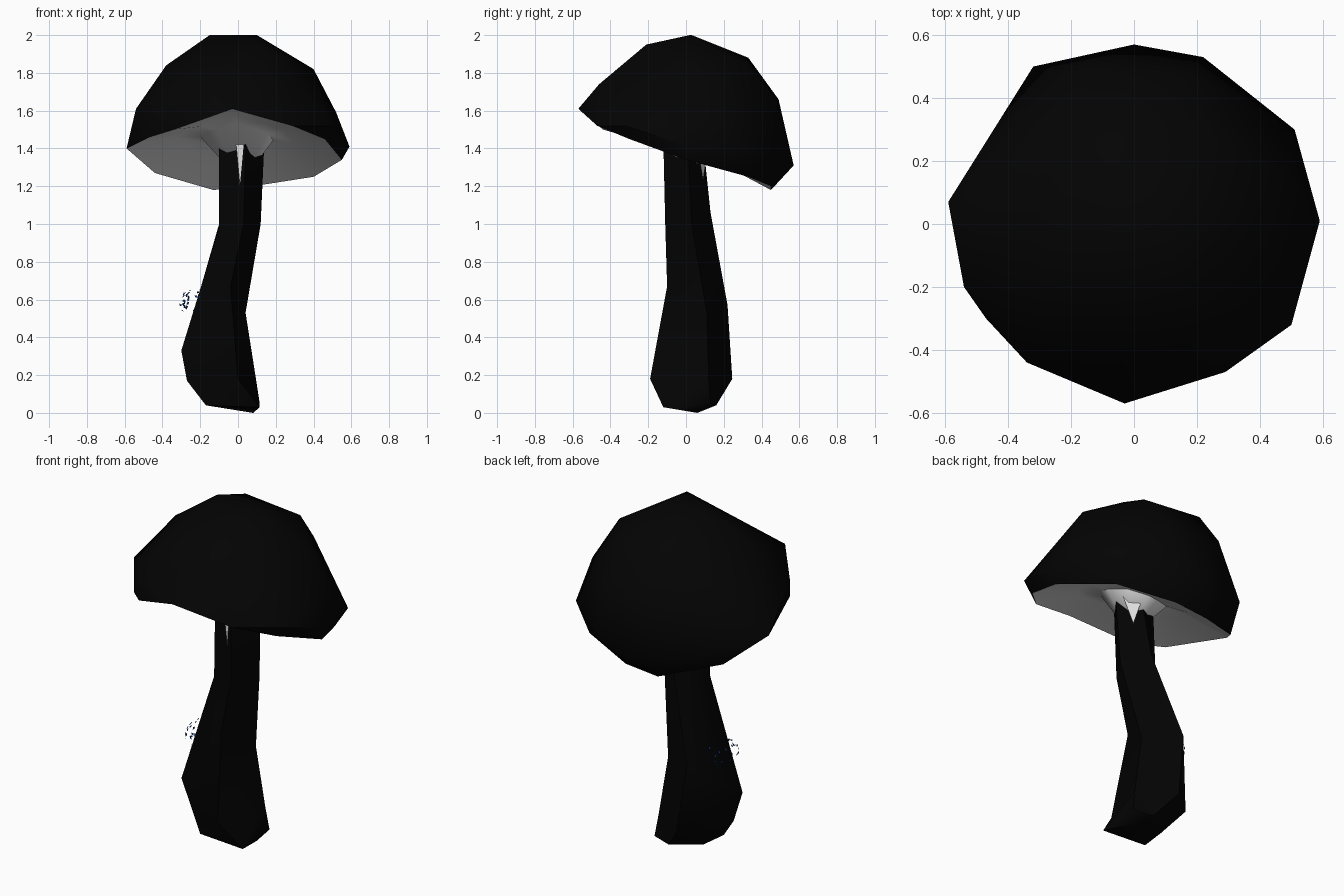
import bpy, bmesh, math, random
from mathutils import Vector

if "Cube" in bpy.data.objects:
    bpy.data.objects.remove(bpy.data.objects["Cube"], do_unlink=True)


def material(name, rgb):
    m = bpy.data.materials.new(name)
    m.use_nodes = True
    m.diffuse_color = (*rgb, 1)
    m.node_tree.nodes["Principled BSDF"].inputs["Base Color"].default_value = (*rgb, 1)
    return m


black = material("black", (0.001, 0.001, 0.001))
white = material("white", (0.8, 0.8, 0.8))
navy = material("navy", (0.004, 0.03, 0.16))


def finish(bm, name, mat, smooth=True):
    mesh = bpy.data.meshes.new(name)
    bm.to_mesh(mesh)
    bm.free()
    obj = bpy.data.objects.new(name, mesh)
    bpy.context.collection.objects.link(obj)
    mesh.materials.append(mat)
    if smooth:
        bpy.ops.object.select_all(action="DESELECT")
        obj.select_set(True)
        bpy.context.view_layer.objects.active = obj
        bpy.ops.object.shade_smooth_by_angle(angle=math.radians(50))
    return obj


def bridge(bm, a, b):
    n = len(a)
    for i in range(n):
        j = (i + 1) % n
        bm.faces.new((a[i], a[j], b[j], b[i]))


def fan(bm, ring, tip):
    t = bm.verts.new(tip)
    for i in range(len(ring)):
        bm.faces.new((ring[i], ring[(i + 1) % len(ring)], t))


# Cap: faceted shell over an irregular tilted rim, open below
rim = [Vector(p) for p in (
    (-0.03, -0.57, 1.61), (0.29, -0.47, 1.52), (0.46, -0.3, 1.45), (0.55, 0, 1.34),
    (0.4, 0.33, 1.25), (0.08, 0.45, 1.2), (-0.13, 0.45, 1.18), (-0.44, 0.28, 1.27),
    (-0.59, 0.07, 1.4), (-0.47, -0.3, 1.46), (-0.34, -0.44, 1.5))]
shoulder = [
    (0.5, -0.32, 1.52), (0.59, 0.01, 1.41), (0.51, 0.3, 1.4), (0.22, 0.53, 1.35),
    (0, 0.57, 1.31), (-0.32, 0.5, 1.33), (-0.54, -0.2, 1.61), (-0.34, -0.44, 1.68),
    (0.14, -0.46, 1.74), (0.52, 0.13, 1.59), (-0.18, 0.49, 1.66), (0.16, 0.48, 1.66)]
crown = [(0.4, 0.05, 1.82), (0.19, 0.31, 1.86), (-0.18, 0.33, 1.88), (-0.38, -0.04, 1.84),
         (0.14, -0.21, 1.95), (-0.15, 0.02, 2), (0.1, 0.03, 2)]

bm = bmesh.new()
edge = [bm.verts.new(p) for p in rim]
for p in shoulder + crown:
    bm.verts.new(p)
bmesh.ops.convex_hull(bm, input=bm.verts[:])
bottom = [f for f in bm.faces if all(v in edge for v in f.verts)]
bmesh.ops.delete(bm, geom=bottom, context="FACES")
bmesh.ops.delete(bm, geom=[v for v in bm.verts if not v.link_faces], context="VERTS")
bmesh.ops.recalc_face_normals(bm, faces=bm.faces[:])
finish(bm, "cap", black)

# Underside: shallow hollow behind the rim, then a cone drawn down along the stem
bm = bmesh.new()
rings = []
for scale, base in ((1, 1.36), (0.55, 1.44), (0.34, 1.45)):
    rings.append([bm.verts.new((p.x * scale, p.y * scale, base + scale * (p.z - 1.36)))
                  for p in rim])
for a, b in zip(rings, rings[1:]):
    bridge(bm, b, a)
fan(bm, rings[-1][::-1], (0.02, 0, 1.22))
finish(bm, "underside", white)

# Stem: leaning five-sided tube with tilted, uneven rings from base to top
stem_rings = (
    ((0.115, 0.13, 0.05), (0, 0.16, 0.04), (-0.15, 0.05, 0.04),
     (-0.17, -0.11, 0.04), (0.115, -0.12, 0.03)),
    ((0.095, 0.12, 0.18), (-0.11, 0.245, 0.18), (-0.26, 0.12, 0.18),
     (-0.27, -0.06, 0.17), (0, -0.19, 0.18)),
    ((0.04, 0.11, 0.53), (-0.16, 0.22, 0.57), (-0.25, 0.12, 0.48),
     (-0.3, -0.1, 0.33), (-0.04, -0.1, 0.67)),
    ((0.12, 0.03, 1), (-0.01, 0.13, 1.06), (-0.1, 0.06, 1),
     (-0.1, -0.08, 0.98), (0.03, -0.11, 1)),
    ((0.14, 0.01, 1.44), (0.03, 0.09, 1.44), (-0.09, 0.05, 1.44),
     (-0.1, -0.07, 1.44), (0.04, -0.12, 1.44)))
bm = bmesh.new()
rings = [[bm.verts.new(p) for p in ring] for ring in stem_rings]
for a, b in zip(rings, rings[1:]):
    bridge(bm, a, b)
fan(bm, rings[0][::-1], (0.08, 0.06, 0))
bm.faces.new(rings[-1])
bmesh.ops.triangulate(bm, faces=bm.faces[:])
finish(bm, "stem", black)

# Pale pointed scraps hanging from the underside against the stem
scraps = [((-0.01, -0.122, 1.42), (0.03, -0.122, 1.42), (0.01, -0.114, 1.2)),
          ((0.14, 0.06, 1.42), (0.03, 0.12, 1.42), (0.08, 0.09, 1.23))]
for name, tri in zip(("front_scrap", "back_scrap"), scraps):
    bm = bmesh.new()
    bm.faces.new([bm.verts.new(p) for p in tri])
    finish(bm, name, white, False)

# Tiny dark blue specks scattered over a small dome on the side of the stem
random.seed(4)
bm = bmesh.new()
centre = Vector((-0.22, 0, 0.585))
for _ in range(34):
    d = Vector((random.uniform(-1, 0.3), random.uniform(-1, 1), random.uniform(-0.6, 1)))
    d.normalize()
    p = centre + Vector((d.x * 0.095, d.y * 0.12, d.z * 0.072))
    side = d.orthogonal().normalized()
    up = d.cross(side)
    spin = random.uniform(0, math.tau)
    a = (side * math.cos(spin) + up * math.sin(spin)) * 0.011
    b = d.cross(a) * 0.6
    bm.faces.new([bm.verts.new(q) for q in (p + a, p + b, p - a, p - b)])
finish(bm, "specks", navy, False)
